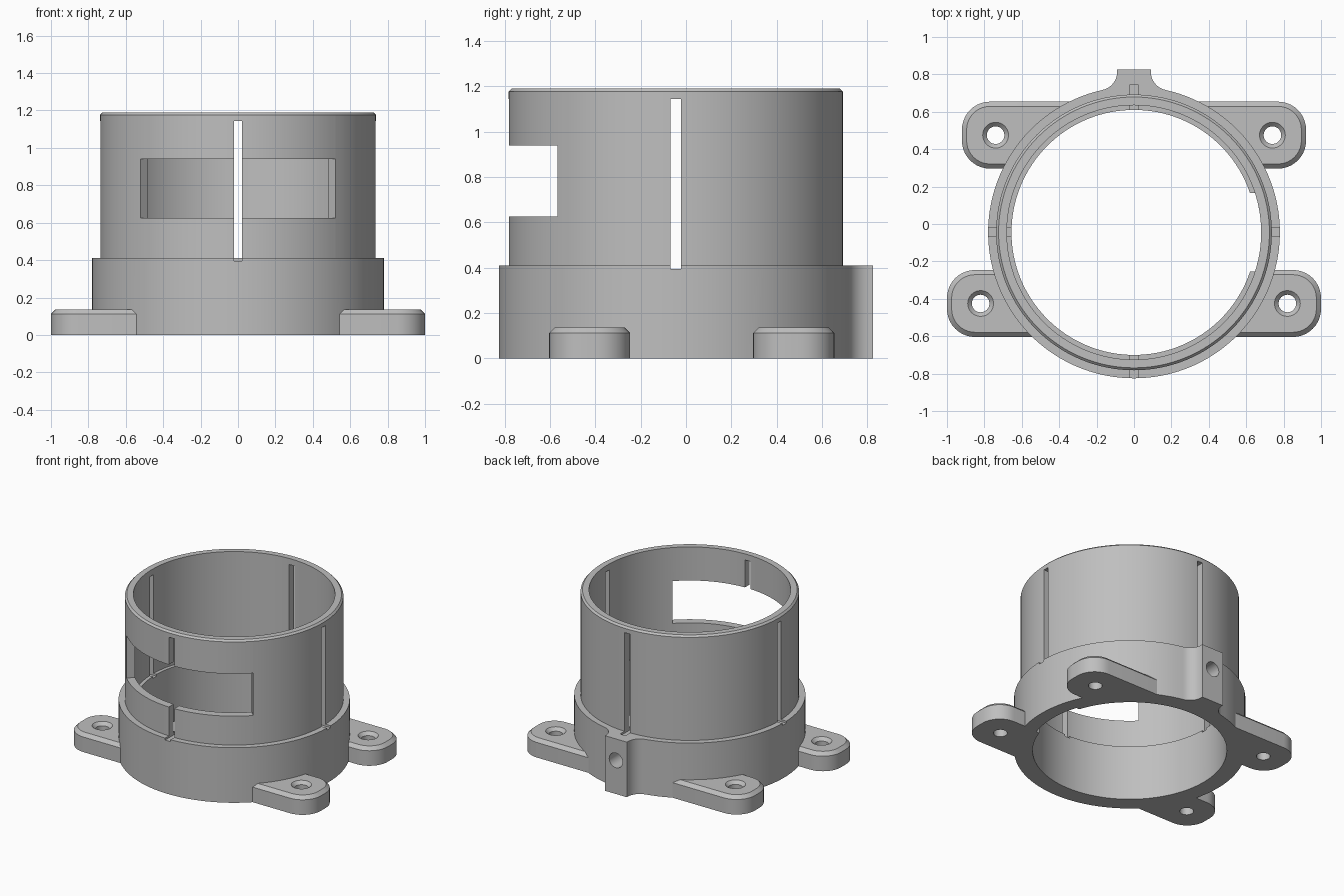
import bpy, bmesh, math

if "Cube" in bpy.data.objects:
    bpy.data.objects.remove(bpy.data.objects["Cube"])

CY = -0.045                                  # y of the ring axis
R_BASE, R_OUT, R_IN, R_LIP = 0.78, 0.737, 0.68, 0.655
Z_BASE, Z_TOP = 0.41, 1.19
SEG = 128

grey = bpy.data.materials.new("grey plastic")
grey.diffuse_color = (0.52, 0.52, 0.52, 1)
grey.use_nodes = True
grey.node_tree.nodes["Principled BSDF"].inputs["Base Color"].default_value = grey.diffuse_color


def loft(name, loops):
    """Closed solid through stacked loops of equal length."""
    bm = bmesh.new()
    rings = [[bm.verts.new(p) for p in loop] for loop in loops]
    n = len(rings[0])
    for a, b in zip(rings, rings[1:]):
        for i in range(n):
            j = (i + 1) % n
            bm.faces.new((a[i], a[j], b[j], b[i]))
    bm.faces.new(rings[0][::-1])
    bm.faces.new(rings[-1])
    bmesh.ops.recalc_face_normals(bm, faces=bm.faces)
    me = bpy.data.meshes.new(name)
    bm.to_mesh(me)
    bm.free()
    me.materials.append(grey)
    ob = bpy.data.objects.new(name, me)
    bpy.context.collection.objects.link(ob)
    return ob


def arc(cx, cy, r, a0, a1, n):
    return [(cx + r * math.cos(math.radians(a0 + (a1 - a0) * i / n)),
             cy + r * math.sin(math.radians(a0 + (a1 - a0) * i / n))) for i in range(n + 1)]


def circle(cx, cy, r, n=SEG):
    return arc(cx, cy, r, 0, 360, n)[:-1]


def at(pts, z):
    return [(x, y, z) for x, y in pts]


def prism(name, pts, z0, z1):
    return loft(name, [at(pts, z0), at(pts, z1)])


def box(name, x0, x1, y0, y1, z0, z1):
    return prism(name, [(x0, y0), (x1, y0), (x1, y1), (x0, y1)], z0, z1)


def combine(ob, other, op):
    """Apply a boolean and remove the tool object."""
    m = ob.modifiers.new("bool", 'BOOLEAN')
    m.operation, m.object, m.solver = op, other, 'EXACT'
    dg = bpy.context.evaluated_depsgraph_get()
    dg.update()
    me = bpy.data.meshes.new_from_object(ob.evaluated_get(dg))
    ob.modifiers.clear()
    ob.data = me
    bpy.data.objects.remove(other)


def cut(ob, other):
    combine(ob, other, 'DIFFERENCE')


# Base collar with filleted screw boss at the back
FR = 0.10
fx = 0.09 + FR
fy = CY + math.sqrt((R_BASE + FR) ** 2 - fx ** 2)
end = math.degrees(math.atan2(fy - CY, fx))          # fillet meets ring here
right_fillet = arc(fx, fy, FR, 180 + end, 180, 10)
left_fillet = [(-x, y) for x, y in reversed(right_fillet)]
ring = arc(0, CY, R_BASE, 180 - end, 360 + end, 112)[1:-1]
outline = right_fillet + [(0.09, 0.825), (-0.09, 0.825)] + left_fillet + ring
base = prism("base_collar", outline, 0, Z_BASE)


# Mounting feet with rounded ends and bevelled top edge
def foot_outline(s, x0, x1, yc, h, r, inset):
    x1, h, r = x1 - inset, h - inset, r - inset
    pts = [(x0, yc - h)] + arc(x1 - r, yc - h + r, r, -90, 0, 10)
    pts += arc(x1 - r, yc + h - r, r, 0, 90, 10) + [(x0, yc + h)]
    return [(s * x, y) for x, y in pts]


feet = [(s, *f) for s in (-1, 1) for f in ((0.45, 1.0, -0.425, 0.82), (0.2, 0.92, 0.475, 0.74))]
for s, x0, x1, yc, hx in feet:
    low = foot_outline(s, x0, x1, yc, 0.179, 0.15, 0)
    top = foot_outline(s, x0, x1, yc, 0.179, 0.15, 0.025)
    combine(base, loft("foot", [at(low, 0), at(low, 0.112), at(top, 0.137)]), 'UNION')

# Bore, with the inner lip cut away on the right
cut(base, prism("bore", circle(0, CY, R_LIP), -0.1, 0.6))
half = math.degrees(math.asin(0.21 / R_IN))
lip_gap = arc(0, CY, R_IN, -half, half, 14) + [(0.4, CY + 0.21), (0.4, CY - 0.21)]
cut(base, prism("lip_gap", lip_gap, -0.1, 0.6))

# Countersunk screw holes in the feet
for s, x0, x1, yc, hx in feet:
    hole = [at(circle(s * hx, yc, r, 32), z)
            for r, z in ((0.047, -0.1), (0.047, 0.114), (0.069, 0.137), (0.069, 0.2))]
    cut(base, loft("foot_hole", hole))

# Clamping screw hole through the boss
screw = [[(x, y, z) for x, z in circle(0, 0.25, 0.055, 32)] for y in (0.45, 0.95)]
cut(base, loft("screw_hole", screw))

# Upper tube with bevelled rim
rim = 0.013
tube = loft("upper_tube", [at(circle(0, CY, r), z) for r, z in
                           ((R_OUT, Z_BASE), (R_OUT, Z_TOP - rim), (R_OUT - rim, Z_TOP))])
cut(tube, prism("tube_bore", circle(0, CY, R_IN), 0.2, 1.4))

# Quarter-turn window at the front
cut(tube, prism("window", [(0, CY), (-1, CY - 1), (1, CY - 1)], 0.625, 0.94))

# Four narrow vertical slots, also notching the collar
W = 0.0225
for ob in (tube, base):
    for dx, dy in ((1, 0), (-1, 0), (0, 1), (0, -1)):
        xs = sorted((dx * 0.6, dx * 0.79)) if dx else (-W, W)
        ys = sorted((dy * 0.6, dy * 0.79)) if dy else (-W, W)
        cut(ob, box("slot", xs[0], xs[1], CY + ys[0], CY + ys[1], 0.395, 1.145))

# Smooth the curved walls, keep the edges crisp
for ob in (base, tube):
    bpy.ops.object.select_all(action='DESELECT')
    ob.select_set(True)
    bpy.context.view_layer.objects.active = ob
    bpy.ops.object.shade_smooth_by_angle(angle=math.radians(25))
